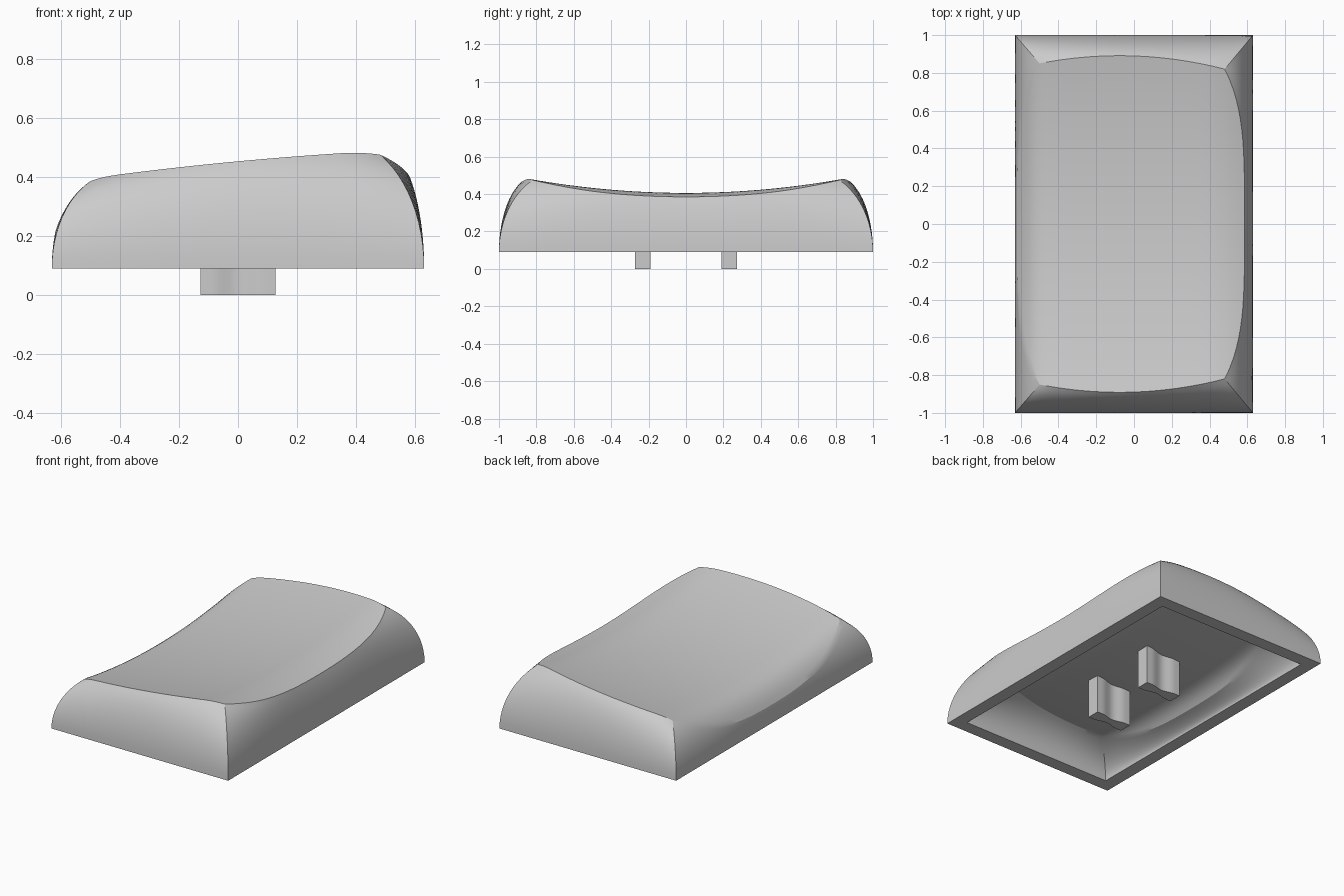
import bpy, bmesh, math

cube = bpy.data.objects.get("Cube")
if cube:
    bpy.data.objects.remove(cube)

HX, HY, BASE = 0.63, 1.0, 0.09   # half width, half length, rim height
RIM = 0.085                      # rim width
N, M = 32, 12                    # steps per side, steps up the wall

grey = bpy.data.materials.new("light grey plastic")
grey.use_nodes = True
grey.diffuse_color = (0.6, 0.6, 0.6, 1)
grey.node_tree.nodes["Principled BSDF"].inputs["Base Color"].default_value = (0.6, 0.6, 0.6, 1)


def ridge(x):
    """Sloped height across the width, rolling off at both sides."""
    d = max(0, abs(x) - 0.35)
    return 0.443 + 0.1 * x - (0.75 * d ** 2 if x > 0 else 20 * d ** 4)


def top_point(u, v):
    """Point on the dished top for u, v in -1..1, with its ridge height."""
    right = 0.585 - 0.105 * v ** 4
    left = -0.62 + 0.12 * v ** 4
    x = left + (right - left) * (u + 1) / 2
    y = v * (0.89 - 0.055 * u * u - 0.015 * u)
    return x, y, ridge(x) - 0.075 * (1 - (y / 0.84) ** 2), ridge(x)


def perimeter():
    """Grid indices once around the border."""
    return ([(i, 0) for i in range(N)] + [(N, j) for j in range(N)]
            + [(i, N) for i in range(N, 0, -1)] + [(0, j) for j in range(N, 0, -1)])


def bridge(bm, a, b):
    for k in range(len(a)):
        n = (k + 1) % len(a)
        bm.faces.new((a[k], a[n], b[n], b[k]))


def add_skin(bm, inset, sx, sy, sz):
    """Dished top, scaled by sx, sy, sz, and curved walls; returns the bottom ring."""
    grid, heights = {}, {}
    for i in range(N + 1):
        for j in range(N + 1):
            # closer spacing toward the border
            u, v = (math.sin((2 * k / N - 1) * math.pi / 2 * 0.8)
                    / math.sin(math.pi / 2 * 0.8) for k in (i, j))
            x, y, z, r = top_point(u, v)
            grid[i, j] = bm.verts.new((x * sx, y * sy, BASE + (z - BASE) * sz))
            heights[i, j] = (u, v, 1.12 * (r - BASE) * sz)
    for i in range(N):
        for j in range(N):
            bm.faces.new((grid[i, j], grid[i + 1, j], grid[i + 1, j + 1], grid[i, j + 1]))
    border = perimeter()
    ring = [grid[k] for k in border]
    for level in range(M - 1, -1, -1):
        lower = []
        for k in border:
            u, v, h = heights[k]
            p = grid[k].co
            full = math.asin(min(0.995, (p.z - BASE) / h))
            a = full * level / M
            t = (1 - math.cos(a)) / (1 - math.cos(full))
            bx, by = u * (HX - inset), v * (HY - inset)
            lower.append(bm.verts.new((bx + (p.x - bx) * t, by + (p.y - by) * t,
                                       BASE + h * math.sin(a))))
        bridge(bm, ring, lower)
        ring = lower
    return ring


def finish(bm, name):
    bmesh.ops.recalc_face_normals(bm, faces=bm.faces)
    mesh = bpy.data.meshes.new(name)
    bm.to_mesh(mesh)
    bm.free()
    mesh.materials.append(grey)
    obj = bpy.data.objects.new(name, mesh)
    bpy.context.collection.objects.link(obj)
    bpy.ops.object.select_all(action='DESELECT')
    obj.select_set(True)
    bpy.context.view_layer.objects.active = obj
    bpy.ops.object.shade_smooth_by_angle(angle=math.radians(20))


# Hollow shell with a flat rim and a shallow rounded cavity
bm = bmesh.new()
outer = add_skin(bm, 0, 1, 1, 1)
inner = add_skin(bm, RIM, 0.72, 0.86, 0.54)
bridge(bm, outer, inner)
finish(bm, "cap_shell")

# Two waisted mounting legs
for name, cy in (("front_leg", -0.232), ("back_leg", 0.232)):
    bm = bmesh.new()
    steps = 16
    side = []
    for k in range(steps + 1):
        x = -0.127 + 0.254 * k / steps
        waist = 0.5 + 0.5 * math.cos(math.pi * min(1, abs(x) / 0.09))
        side.append((x, 0.042 - 0.017 * waist))
    outline = [(x, cy - w) for x, w in side] + [(x, cy + w) for x, w in reversed(side)]
    face = bm.faces.new([bm.verts.new((x, y, 0)) for x, y in outline])
    lift = bmesh.ops.extrude_face_region(bm, geom=[face])
    for v in lift["geom"]:
        if isinstance(v, bmesh.types.BMVert):
            v.co.z = 0.27
    finish(bm, name)
